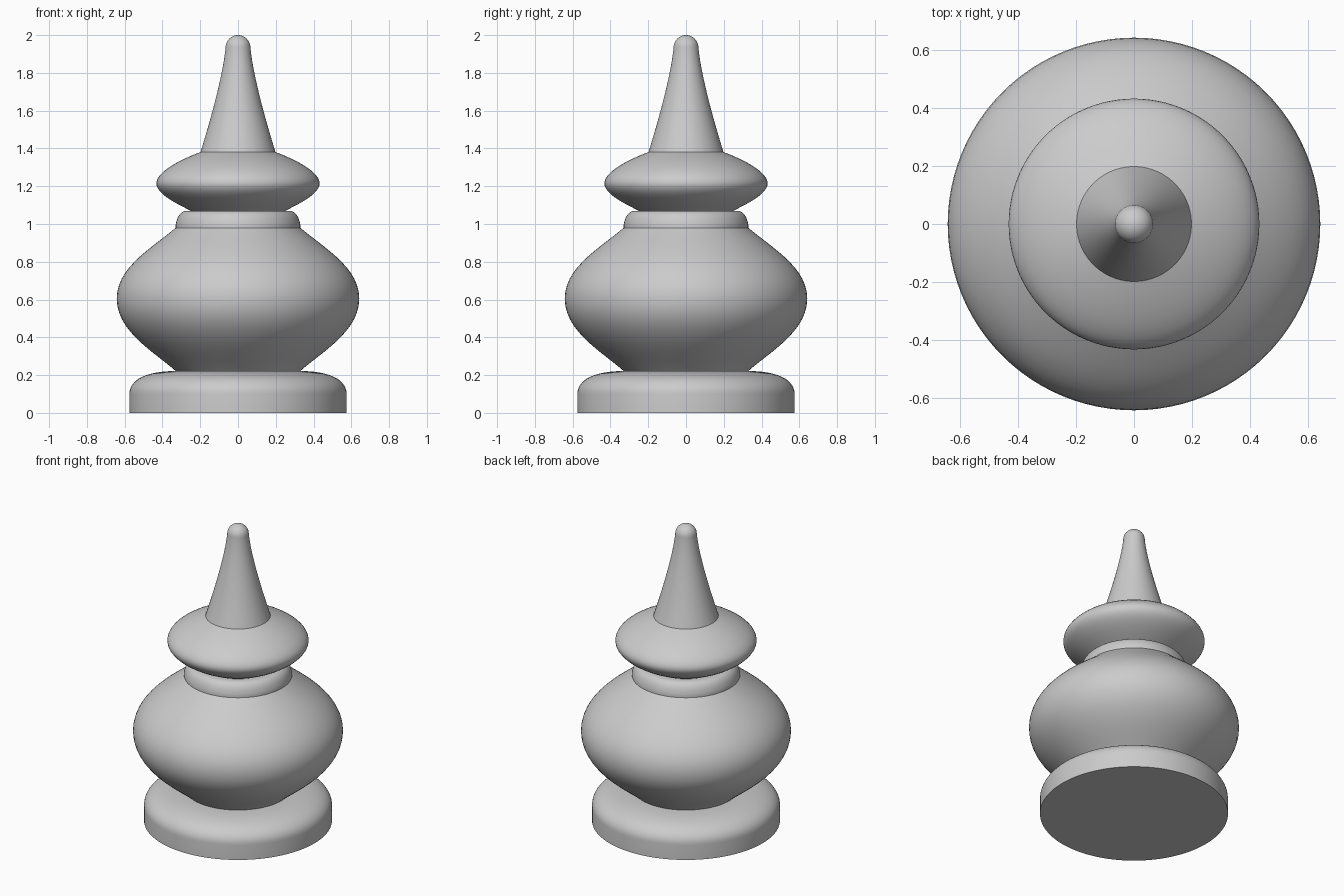
import bpy, bmesh, math
from mathutils import Vector, geometry

SEGMENTS = 96

cube = bpy.data.objects.get("Cube")
if cube:
    bpy.data.objects.remove(cube, do_unlink=True)

stone = bpy.data.materials.new("grey_stone")
stone.use_nodes = True
stone.diffuse_color = (0.6, 0.6, 0.6, 1)
stone.node_tree.nodes["Principled BSDF"].inputs["Base Color"].default_value = (0.6, 0.6, 0.6, 1)


def curve(a, b, c, d, steps=14):
    """Bezier section of a profile, as (radius, height) points."""
    pts = [Vector((p[0], p[1], 0)) for p in (a, b, c, d)]
    return [(p.x, p.y) for p in geometry.interpolate_bezier(*pts, steps)]


def lathe(name, profile):
    """Spin a (radius, height) profile around the z axis."""
    bm = bmesh.new()
    verts = [bm.verts.new((r, 0, z)) for r, z in profile]
    edges = [bm.edges.new(pair) for pair in zip(verts, verts[1:])]
    bmesh.ops.spin(bm, geom=verts + edges, cent=(0, 0, 0), axis=(0, 0, 1),
                   angle=math.tau, steps=SEGMENTS, use_duplicate=False)
    bmesh.ops.remove_doubles(bm, verts=bm.verts, dist=0.0005)
    bmesh.ops.recalc_face_normals(bm, faces=bm.faces)
    # Outward check on a side face
    side = max(bm.faces, key=lambda f: f.calc_center_median().xy.length)
    if side.normal.dot(side.calc_center_median()
                       - Vector((0, 0, side.calc_center_median().z))) < 0:
        bmesh.ops.reverse_faces(bm, faces=bm.faces)
    mesh = bpy.data.meshes.new(name)
    bm.to_mesh(mesh)
    bm.free()
    mesh.materials.append(stone)
    obj = bpy.data.objects.new(name, mesh)
    bpy.context.collection.objects.link(obj)
    bpy.ops.object.select_all(action='DESELECT')
    obj.select_set(True)
    bpy.context.view_layer.objects.active = obj
    bpy.ops.object.shade_smooth_by_angle(angle=math.radians(30))


# Round plinth with a softened shoulder
lathe("base", [(0, 0), (0.575, 0)]
      + curve((0.575, 0.1), (0.575, 0.17), (0.5, 0.22), (0.33, 0.222)))

# Bulging main body
lathe("body", curve((0.33, 0.222), (0.44, 0.32), (0.642, 0.43), (0.642, 0.605))
      + curve((0.642, 0.605), (0.642, 0.77), (0.46, 0.87), (0.33, 0.98))[1:])

# Small collar above the body
lathe("collar", [(0.33, 0.98)]
      + curve((0.33, 0.995), (0.322, 1.04), (0.305, 1.068), (0.27, 1.07))
      + [(0.25, 1.07)])

# Flattened disc
lathe("disc", curve((0.25, 1.07), (0.33, 1.11), (0.432, 1.16), (0.432, 1.215))
      + curve((0.432, 1.215), (0.432, 1.275), (0.31, 1.34), (0.195, 1.382))[1:])

# Tapering spire with a rounded tip
tip = [(0.066 * math.cos(a), 1.934 + 0.066 * math.sin(a))
       for a in (math.radians(9 * i) for i in range(1, 10))]
lathe("spire", curve((0.198, 1.382), (0.13, 1.6), (0.075, 1.82), (0.066, 1.934))
      + tip + [(0, 2.0)])
